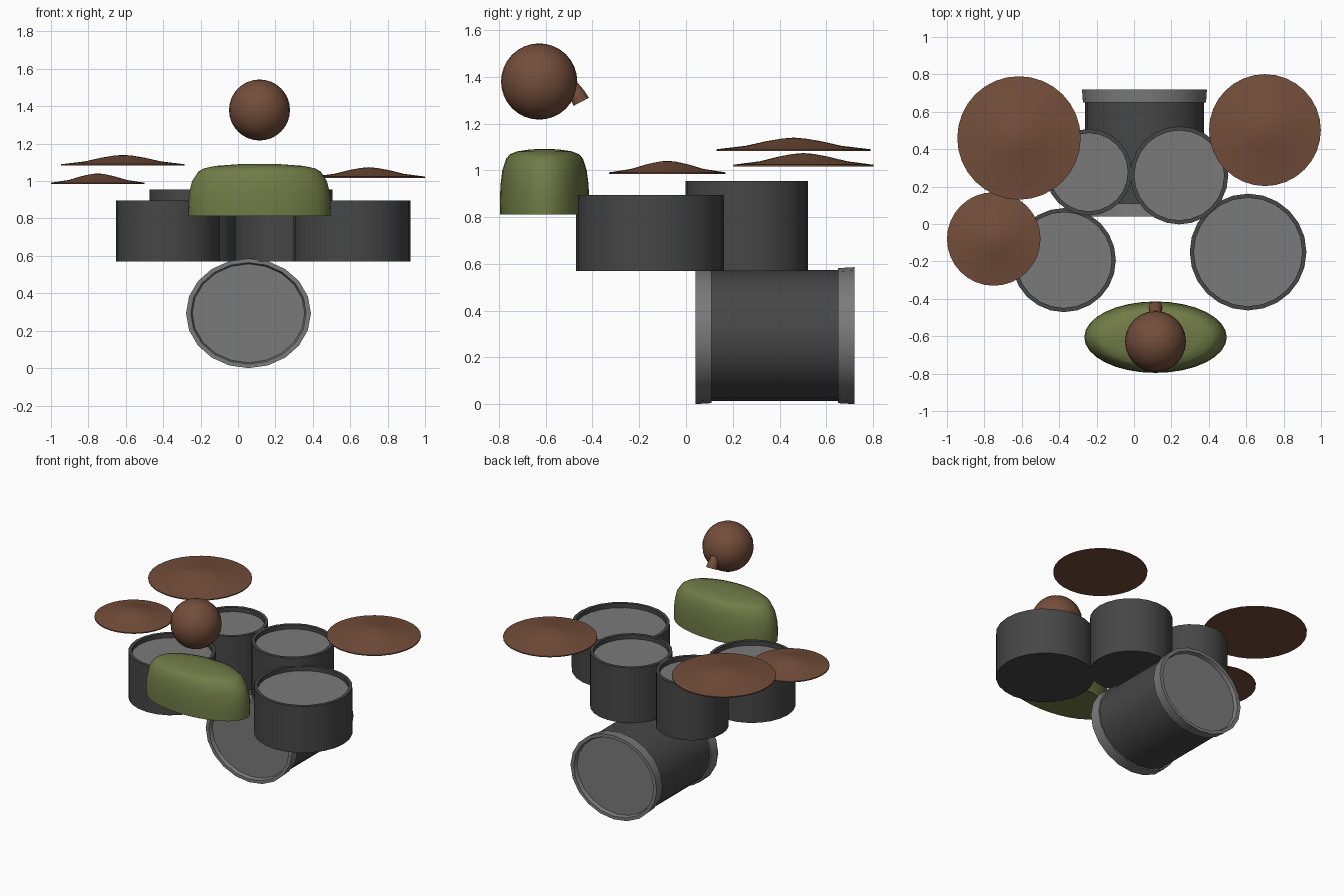
import bpy, bmesh, math
from mathutils import Matrix

if "Cube" in bpy.data.objects:
    bpy.data.objects.remove(bpy.data.objects["Cube"])


def material(name, rgb):
    m = bpy.data.materials.new(name)
    m.diffuse_color = (*rgb, 1)
    m.use_nodes = True
    m.node_tree.nodes["Principled BSDF"].inputs["Base Color"].default_value = m.diffuse_color
    return m


DARK = material("charcoal", (0.062, 0.062, 0.062))
GREY = material("mid grey", (0.195, 0.195, 0.195))
BROWN = material("brown", (0.172, 0.075, 0.042))
GREEN = material("olive green", (0.165, 0.200, 0.062))


def lathe(name, profile, mats, sides, matrix, bands=None, angle=35):
    """Spin a (radius, height) profile round z; bands gives a material per profile segment."""
    bm = bmesh.new()
    rings = []
    for r, h in profile:
        if r == 0:
            rings.append([bm.verts.new((0, 0, h))] * sides)
        else:
            rings.append([bm.verts.new((r * math.cos(2 * math.pi * i / sides),
                                        r * math.sin(2 * math.pi * i / sides), h))
                          for i in range(sides)])
    for k in range(len(rings) - 1):
        a, b = rings[k], rings[k + 1]
        for i in range(sides):
            j = (i + 1) % sides
            loop = list(dict.fromkeys((a[i], a[j], b[j], b[i])))
            f = bm.faces.new(loop)
            f.material_index = bands[k] if bands else 0
    bm.transform(matrix)
    bmesh.ops.recalc_face_normals(bm, faces=bm.faces)
    mesh = bpy.data.meshes.new(name)
    bm.to_mesh(mesh)
    bm.free()
    for m in mats:
        mesh.materials.append(m)
    ob = bpy.data.objects.new(name, mesh)
    bpy.context.collection.objects.link(ob)
    bpy.ops.object.select_all(action='DESELECT')
    ob.select_set(True)
    bpy.context.view_layer.objects.active = ob
    bpy.ops.object.shade_smooth_by_angle(angle=math.radians(angle))
    return ob


# Upright drums: dark shell and rim with a sunken grey skin
for name, x, y, r, top in (("floor_tom", 0.61, -0.15, 0.312, 0.895),
                           ("snare_drum", -0.375, -0.193, 0.278, 0.895),
                           ("right_tom", 0.242, 0.26, 0.262, 0.955),
                           ("left_tom", -0.242, 0.277, 0.231, 0.955)):
    skin = top - 0.03
    lathe(name, [(0, 0.57), (r, 0.57), (r, top), (r - 0.022, top), (r - 0.022, skin), (0, skin)],
          [DARK, GREY], 24, Matrix.Translation((x, y, 0)), [0, 0, 0, 0, 1])

# Bass drum: oval barrel lying along y, grey hoops and skins at both ends
half, hoop = 0.34, 0.07
end = [(0, half - 0.025), (0.90, half - 0.025), (0.925, half), (1, half),
       (0.985, half - hoop), (0.955, half - hoop)]
barrel = end + [(r, -h) for r, h in reversed(end)]
lathe("bass_drum", barrel, [DARK, GREY], 20,
      Matrix.Translation((0.056, 0.38, 0.293)) @ Matrix.Rotation(math.pi / 2, 4, 'X')
      @ Matrix.Diagonal((0.334, 0.293, 1, 1)), [1] * 5 + [0] + [1] * 5)

# Cymbals: thin rim, shallow cone and raised bell, flat underneath
for name, x, y, z, r in (("ride_cymbal", -0.615, 0.46, 1.083, 0.33),
                         ("hi_hat_cymbal", -0.75, -0.08, 0.984, 0.25),
                         ("crash_cymbal", 0.70, 0.502, 1.017, 0.299)):
    lathe(name, [(0, 0), (r, 0), (r, 0.007), (r * 0.62, 0.022), (r * 0.35, 0.042),
                 (r * 0.15, 0.053), (0, 0.057)],
          [BROWN], 32, Matrix.Translation((x, y, z)))

# Drummer's torso: oval body with rounded shoulders
lathe("torso", [(0, 0.812), (0.995, 0.812), (1, 0.88), (0.985, 0.94), (0.945, 1.0), (0.86, 1.05),
                (0.78, 1.068), (0.62, 1.081), (0.3, 1.09), (0, 1.091)],
      [GREEN], 32, Matrix.Translation((0.115, -0.605, 0)) @ Matrix.Diagonal((0.381, 0.191, 1, 1)),
      angle=50)

# Head: round ball
ball = [(math.sin(math.pi * i / 16) if 0 < i < 16 else 0, -math.cos(math.pi * i / 16))
        for i in range(17)]
lathe("head", ball, [BROWN], 24, Matrix.Translation((0.115, -0.628, 1.38)) @ Matrix.Scale(0.163, 4))

# Nose: tilted cone facing the drums
lathe("nose", [(0, 0), (0.037, 0), (0.034, 0.035), (0.024, 0.08), (0, 0.135)], [BROWN], 16,
      Matrix.Translation((0.115, -0.448, 1.293)) @ Matrix.Rotation(math.radians(27.7), 4, 'X'))
